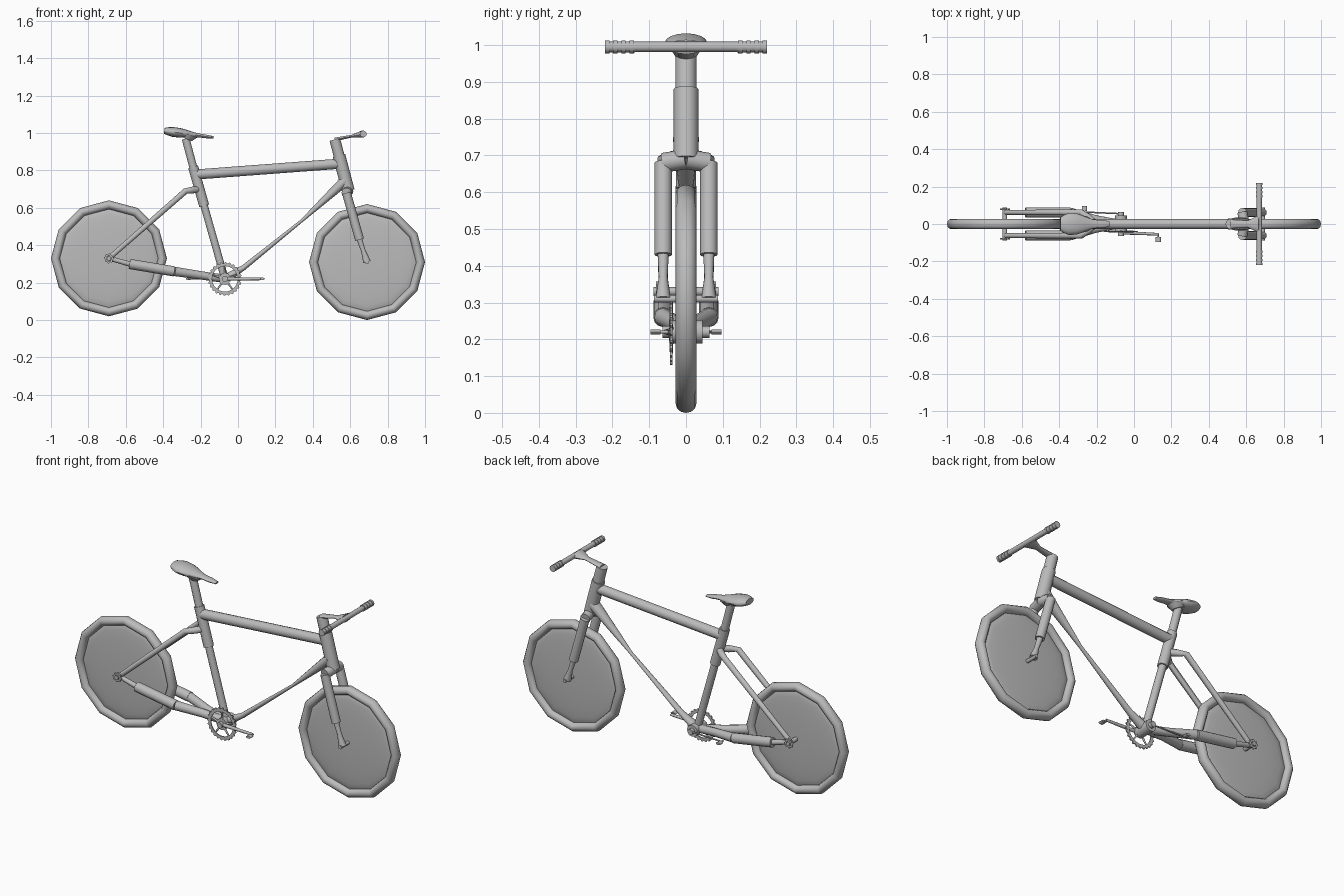
import bpy, bmesh
from math import pi, sin, cos, radians
from mathutils import Vector

cube = bpy.data.objects.get("Cube")
if cube:
    bpy.data.objects.remove(cube)

grey = bpy.data.materials.new("grey")
grey.use_nodes = True
grey.diffuse_color = (0.5, 0.5, 0.5, 1)
grey.node_tree.nodes["Principled BSDF"].inputs["Base Color"].default_value = grey.diffuse_color


def finish(name, bm):
    bmesh.ops.remove_doubles(bm, verts=bm.verts, dist=0.00001)
    bmesh.ops.recalc_face_normals(bm, faces=bm.faces)
    mesh = bpy.data.meshes.new(name)
    bm.to_mesh(mesh)
    bm.free()
    mesh.materials.append(grey)
    part = bpy.data.objects.new(name, mesh)
    bpy.context.collection.objects.link(part)
    bpy.ops.object.select_all(action='DESELECT')
    part.select_set(True)
    bpy.context.view_layer.objects.active = part
    bpy.ops.object.shade_smooth_by_angle(angle=radians(45))


def skin(bm, first, second):
    count = len(first)
    for i in range(count):
        j = (i + 1) % count
        bm.faces.new((first[i], first[j], second[j], second[i]))


def circle(count):
    return [(cos(2 * pi * i / count), sin(2 * pi * i / count)) for i in range(count)]


def tube(name, points, radii, flat=1, sides=12):
    """Sweep a circle along points; flat squeezes it across its sideways axis."""
    bm, rings = bmesh.new(), []
    last = len(points) - 1
    for i, (point, radius) in enumerate(zip(points, radii)):
        along = (points[min(i + 1, last)] - points[max(i - 1, 0)]).normalized()
        guide = Vector((1, 0, 0)) if abs(along.y) > 0.9 else Vector((0, 1, 0))
        side = (guide - along * guide.dot(along)).normalized()
        up = along.cross(side) * flat
        rings.append([bm.verts.new(point + (side * c + up * s) * radius) for c, s in circle(sides)])
    for first, second in zip(rings, rings[1:]):
        skin(bm, first, second)
    bm.faces.new(rings[0])
    bm.faces.new(rings[-1])
    finish(name, bm)


def rod(name, start, end, radius, tip=None, flat=1):
    tube(name, [start, end], [radius, tip or radius], flat)


def lathe(name, profile, centre, steps, tooth=0):
    """Turn a closed (radius, y) profile about the y axis, optionally with teeth."""
    bm, rings = bmesh.new(), []
    outer = max(radius for radius, y in profile)
    for step, (c, s) in enumerate(circle(steps)):
        raised = tooth if step % 4 < 2 else 0
        ring = []
        for radius, y in profile:
            reach = radius + raised if radius == outer else radius
            ring.append(bm.verts.new(centre + Vector((reach * s, y, reach * c))))
        rings.append(ring)
    for step in range(steps):
        skin(bm, rings[step - 1], rings[step])
    finish(name, bm)


def band(inner, outer, half):
    return [(inner, -half), (outer, -half), (outer, half), (inner, half)]


def at(x, z, y=0):
    return Vector((x, y, z))


def out(point, y):
    return at(point.x, point.z, y)


# Key joints of the bicycle
rear_hub, front_hub, crank = at(-0.69, 0.33), at(0.69, 0.31), at(-0.07, 0.22)
seat_joint, saddle_base = at(-0.24, 0.82), at(-0.28, 0.97)
head_top, head_low, bar = at(0.54, 0.88), at(0.59, 0.69), at(0.67, 0.995)
fork_top, fork_low = at(0.58, 0.68), at(0.65, 0.43)
stay_top, pivot, sleeve_end = at(-0.28, 0.69), at(-0.34, 0.26), at(-0.58, 0.3)
knee, low_bend = at(0.34, 0.53), at(0.03, 0.28)

# Wheels: faceted tyre around a domed disc
tyre = [(0.286 + 0.024 * c, 0.028 * s) for c, s in circle(12)]
dome = [(0.27 * sin(pi * i / 12), 0.017 * cos(pi * i / 12)) for i in range(13)]
for label, hub in (("rear", rear_hub), ("front", front_hub)):
    lathe(label + "_tyre", tyre, hub, 12)
    lathe(label + "_disc", dome, hub, 12)

# Main frame
frame_radius = 0.027
seat_mid = seat_joint.lerp(crank, 0.35)
top_tube_start = seat_joint.lerp(crank, 0.07)
top_tube_end = head_top.lerp(head_low, 0.23)
rod("top_tube", top_tube_start, top_tube_end, frame_radius)
rod("seat_tube_sleeve", seat_joint, seat_mid, frame_radius)
rod("seat_tube", seat_mid, crank, 0.02)
rod("head_tube", head_top, head_low, 0.034)
tube("down_tube", [head_top.lerp(head_low, 0.7), knee, low_bend, crank], [0.036, 0.01, 0.018, 0.03], flat=0.8)
rod("bottom_bracket", out(crank, -0.045), out(crank, 0.045), 0.032)

# Saddle: wide rounded tail narrowing to a nose
rod("seat_post", saddle_base, seat_joint, 0.021)
spine, widths = [], []
for i in range(13):
    t = i / 12
    spine.append(at(-0.394 + 0.264 * t, 1.012 - 0.036 * t))
    taper = 0.04 + 0.018 * cos(pi * min(1, max(0, 2 * t - 0.5)))
    widths.append(taper * min(1, 0.6 + 3 * t, 0.6 + 3 * (1 - t)))
tube("saddle", spine, widths, flat=0.45, sides=16)
rod("saddle_clamp", saddle_base, at(-0.27, 0.995), 0.03, 0.045, flat=1.2)

# Steerer, stem and handlebar
steerer_top = head_low.lerp(head_top, 1.45)
stem_mid = steerer_top.lerp(bar, 0.6)
rod("steerer", steerer_top, head_top, 0.029)
tube("stem", [steerer_top, stem_mid, bar], [0.024, 0.018, 0.05], flat=0.4)
rod("handlebar", out(bar, -0.2), out(bar, 0.2), 0.014)

# Crankset: toothed ring, spider arms and cranks
ring_centre = out(crank, -0.04)
lathe("chainring", band(0.068, 0.083, 0.003), ring_centre, 96, tooth=0.007)
for c, s in circle(5):
    rod("spider_arm", ring_centre, ring_centre + at(s, c) * 0.072, 0.007, 0.004)
right_pedal, left_pedal = at(0.13, 0.22), at(-0.265, 0.22)
rod("right_crank", out(crank, -0.046), out(right_pedal, -0.055), 0.01, 0.007)
rod("left_crank", out(crank, 0.055), out(left_pedal, 0.064), 0.004)

for label, side, pedal in (("left_", 1, left_pedal), ("right_", -1, right_pedal)):
    def across(name, point, near, far, radius, flat=1):
        rod(label + name, out(point, side * near), out(point, side * far), radius, flat=flat)

    # Grips with ridges
    across("grip", bar, 0.138, 0.22, 0.015)
    for i in range(4):
        start = 0.142 + 0.022 * i
        across("grip_ridge", bar, start, start + 0.012, 0.018)

    # Crank hubs and pedals
    across("crank_hub", crank, 0.036, 0.064, 0.016)
    across("pedal", pedal, 0.07, 0.096, 0.014, flat=0.5)
    across("pedal_axle", pedal, 0.05, 0.096, 0.004)

    # Suspension fork
    def beside(point):
        return out(point, side * 0.062)

    crown_mid = out(head_low.lerp(fork_top, 0.5), side * 0.03)
    fork_tip = fork_low.lerp(front_hub, 0.5)
    tube(label + "fork_crown", [head_low, crown_mid, beside(fork_top)], [frame_radius] * 3)
    rod(label + "fork_leg", beside(fork_top), beside(fork_low), 0.024)
    tube(label + "fork_slider", [beside(fork_low), beside(fork_tip), beside(front_hub)], [0.015, 0.012, 0.021])
    across("front_axle", front_hub, 0.015, 0.087, 0.01)

    # Rear stays with thick sleeves on the lower pair
    yoke = out(pivot.lerp(crank, 0.5), side * 0.025)
    stay_root = seat_joint.lerp(crank, 0.2)
    shoulder = out(stay_root.lerp(stay_top, 0.5), side * 0.035)
    tube(label + "seat_stay", [stay_root, shoulder, beside(stay_top), beside(rear_hub)], [0.018, 0.018, 0.016, 0.013])
    tube(label + "chain_stay", [crank, yoke, beside(pivot)], [0.022, 0.022, 0.025])
    rod(label + "swing_sleeve", beside(pivot), beside(sleeve_end), frame_radius)
    rod(label + "swing_tip", beside(sleeve_end), beside(rear_hub), 0.014, 0.012)
    across("rear_axle", rear_hub, 0.015, 0.088, 0.012)
    lathe(label + "rear_cog", band(0.014, 0.022, 0.004), out(rear_hub, side * 0.078), 32, tooth=0.005)
